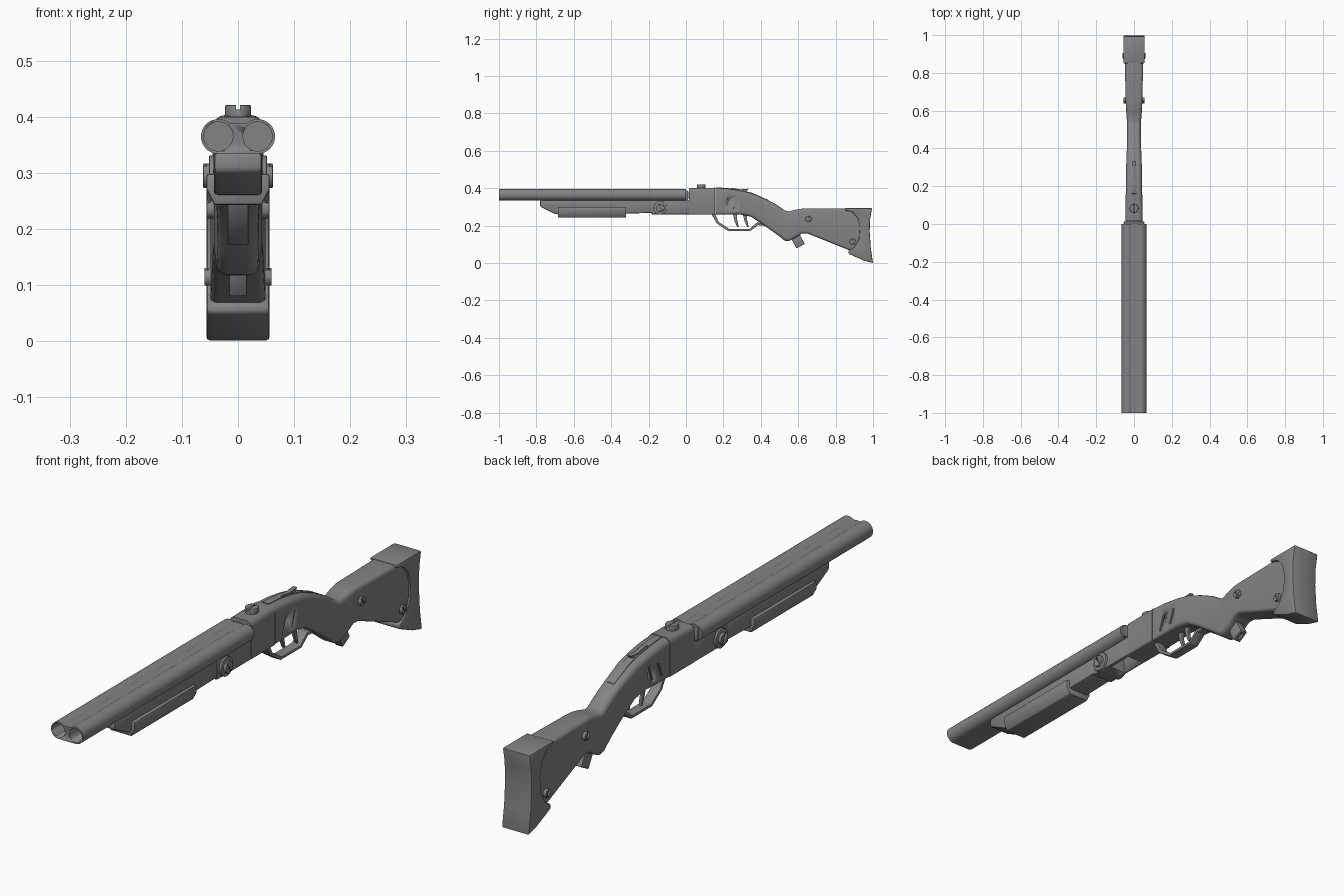
import bpy, bmesh, math
from mathutils import Matrix, Vector

if "Cube" in bpy.data.objects:
    bpy.data.objects.remove(bpy.data.objects["Cube"], do_unlink=True)

GREY = (0.23, 0.23, 0.23, 1)
metal = bpy.data.materials.new("plain_grey")
metal.use_nodes = True
metal.diffuse_color = GREY
metal.node_tree.nodes["Principled BSDF"].inputs["Base Color"].default_value = GREY


def activate(ob):
    bpy.ops.object.select_all(action='DESELECT')
    ob.select_set(True)
    bpy.context.view_layer.objects.active = ob


def make(name, bm, bevel=0, segments=2):
    bmesh.ops.recalc_face_normals(bm, faces=bm.faces)
    mesh = bpy.data.meshes.new(name)
    bm.to_mesh(mesh)
    bm.free()
    mesh.materials.append(metal)
    ob = bpy.data.objects.new(name, mesh)
    bpy.context.collection.objects.link(ob)
    activate(ob)
    if bevel:
        mod = ob.modifiers.new("edge", 'BEVEL')
        mod.width, mod.segments, mod.limit_method = bevel, segments, 'ANGLE'
        bpy.ops.object.modifier_apply(modifier=mod.name)
    bpy.ops.object.shade_smooth_by_angle(angle=math.radians(35))
    return ob


def side_profile(name, pts, hw, bevel=0, x=0, segments=2):
    """Outline in (y, z), extruded across x."""
    bm = bmesh.new()
    face = bm.faces.new([bm.verts.new((x - hw, y, z)) for y, z in pts])
    new = bmesh.ops.extrude_face_region(bm, geom=[face])["geom"]
    bmesh.ops.translate(bm, vec=(2 * hw, 0, 0), verts=[v for v in new if isinstance(v, bmesh.types.BMVert)])
    return make(name, bm, bevel, segments)


def front_profile(name, pts, y0, y1, bevel=0):
    """Outline in (x, z), extruded along y."""
    bm = bmesh.new()
    face = bm.faces.new([bm.verts.new((x, y0, z)) for x, z in pts])
    new = bmesh.ops.extrude_face_region(bm, geom=[face])["geom"]
    bmesh.ops.translate(bm, vec=(0, y1 - y0, 0), verts=[v for v in new if isinstance(v, bmesh.types.BMVert)])
    return make(name, bm, bevel)


def box(name, loc, size, tilt=0, bevel=0):
    bm = bmesh.new()
    mat = Matrix.Translation(loc) @ Matrix.Rotation(tilt, 4, 'X') @ Matrix.Diagonal((*size, 1))
    bmesh.ops.create_cube(bm, size=1, matrix=mat)
    return make(name, bm, bevel)


def rod(name, loc, axis, radius, length, sides=32, bevel=0):
    bm = bmesh.new()
    turn = Vector((0, 0, 1)).rotation_difference(Vector(axis)).to_matrix().to_4x4()
    bmesh.ops.create_cone(bm, cap_ends=True, segments=sides, radius1=radius, radius2=radius,
                          depth=length, matrix=Matrix.Translation(loc) @ turn)
    return make(name, bm, bevel)


def cut(ob, cutter):
    cutter.hide_render = True
    activate(ob)
    mod = ob.modifiers.new("cut", 'BOOLEAN')
    mod.operation, mod.object = 'DIFFERENCE', cutter
    bpy.ops.object.modifier_apply(modifier=mod.name)
    bpy.data.objects.remove(cutter, do_unlink=True)


def loft(name, stations):
    """Rounded sections: y, top, bottom, half width, top radius, bottom radius."""
    bm = bmesh.new()
    rings = []
    for y, top, bottom, hw, rt, rb in stations:
        ring = []
        for quarter in range(4):
            r = rt if quarter < 2 else rb
            cx = (hw - r) * (1 if quarter in (0, 3) else -1)
            cz = top - r if quarter < 2 else bottom + r
            for step in range(5):
                a = math.radians(90 * quarter + 22.5 * step)
                ring.append(bm.verts.new((cx + r * math.cos(a), y, cz + r * math.sin(a))))
        rings.append(ring)
    for a, b in zip(rings, rings[1:]):
        for i in range(len(a)):
            j = (i + 1) % len(a)
            bm.faces.new((a[i], a[j], b[j], b[i]))
    bm.faces.new(rings[0])
    bm.faces.new(rings[-1])
    return make(name, bm)


# Paired barrels with a valley on top and a flat underside
BX, BZ, BR = 0.035, 0.365, 0.031
half = []
for i in range(23):
    a = math.radians(-90 + 10 * i)
    half.append((BX + BR * math.cos(a), BZ + BR * math.sin(a)))
outline = half + [(-x, z) for x, z in reversed(half)]
barrels = front_profile("barrels", outline, -1, 0)
for side in (-1, 1):
    cut(barrels, rod("bore_cutter", (side * BX, -0.6, BZ), (0, 1, 0), 0.026, 0.9))
box("extractor_plate", (0, 0.006, 0.363), (0.112, 0.014, 0.05), bevel=0.008)

# Fore-end and the wider hand grip slung below it
side_profile("fore_end", [(-0.78, 0.336), (-0.78, 0.303), (-0.7, 0.262), (-0.6, 0.255),
                          (-0.32, 0.265), (-0.18, 0.268), (-0.18, 0.336)], 0.043, 0.007)
grip = [(0.056, 0.298), (0.056, 0.27), (0.042, 0.243)]
front_profile("hand_grip", grip + [(-x, z) for x, z in reversed(grip)], -0.685, -0.32, 0.004)

# Receiver bed with an opening underneath
bed = box("receiver_bed", (0, -0.083, 0.299), (0.088, 0.206, 0.078), bevel=0.006)
cut(bed, box("opening_cutter", (0, -0.045, 0.28), (0.064, 0.1, 0.08)))

# Receiver
loft("receiver", [(0.015, 0.4, 0.26, 0.045, 0.02, 0.006),
                  (0.155, 0.403, 0.26, 0.044, 0.02, 0.006)])

# Wrist and stock in one flowing shape
stock = loft("stock", [
    (0.157, 0.402, 0.261, 0.043, 0.022, 0.008),
    (0.22, 0.398, 0.26, 0.043, 0.022, 0.01),
    (0.29, 0.388, 0.26, 0.042, 0.022, 0.014),
    (0.35, 0.374, 0.247, 0.04, 0.022, 0.018),
    (0.42, 0.345, 0.2, 0.037, 0.022, 0.018),
    (0.48, 0.315, 0.157, 0.036, 0.022, 0.018),
    (0.53, 0.281, 0.119, 0.037, 0.02, 0.018),
    (0.55, 0.276, 0.117, 0.038, 0.02, 0.018),
    (0.59, 0.286, 0.138, 0.041, 0.018, 0.016),
    (0.62, 0.291, 0.158, 0.043, 0.016, 0.015),
    (0.65, 0.292, 0.158, 0.044, 0.016, 0.014),
    (0.88, 0.291, 0.066, 0.049, 0.014, 0.014),
    (0.96, 0.285, 0.04, 0.049, 0.014, 0.014)])
for side in (-1, 1):
    for y, z in ((0.212, 0.308), (0.268, 0.314)):
        cut(stock, box("groove_cutter", (side * 0.044, y, z), (0.012, 0.009, 0.06), -0.35))

# Butt pad with a scooped front edge
side_profile("butt_pad", [(0.85, 0.294), (0.995, 0.294), (0.985, 0.24), (0.982, 0.17), (0.988, 0.08),
                          (1.0, 0.0), (0.95, 0.014), (0.868, 0.05), (0.868, 0.066), (0.9, 0.085),
                          (0.925, 0.13), (0.93, 0.19), (0.918, 0.24), (0.89, 0.272), (0.85, 0.283)],
             0.056, 0.007)

# Trigger guard and two triggers
side_profile("trigger_guard", [(0.135, 0.264), (0.165, 0.212), (0.225, 0.172), (0.345, 0.172),
                               (0.385, 0.203), (0.43, 0.198), (0.425, 0.215), (0.378, 0.216),
                               (0.34, 0.183), (0.23, 0.183), (0.175, 0.22), (0.155, 0.264)], 0.019, 0.003)
for name, y, x in (("front_trigger", 0.262, -0.008), ("rear_trigger", 0.315, 0.008)):
    side_profile(name, [(y - 0.012, 0.265), (y + 0.012, 0.265), (y + 0.012, 0.23), (y + 0.02, 0.194),
                        (y + 0.012, 0.192), (y - 0.002, 0.225)], 0.006, 0.002, x)


# Slotted screws
def screw(name, loc, axis, radius, length, slot):
    head = rod(name, loc, axis, radius, length, bevel=0.002)
    tip = Vector(loc) + Vector(axis) * length / 2
    cut(head, box("slot_cutter", tip, slot, 0.5 if axis[0] else 0))


rod("hinge_boss", (0, -0.137, 0.295), (1, 0, 0), 0.036, 0.104, bevel=0.003)
for side, label in ((-1, "right"), (1, "left")):
    for part, x, y, z, r in (("hinge", 0.052, -0.137, 0.295, 0.022),
                             ("wrist", 0.046, 0.655, 0.235, 0.016),
                             ("butt", 0.05, 0.89, 0.115, 0.016)):
        screw(f"{label}_{part}_screw", (side * x, y, z), (side, 0, 0), r, 0.02, (0.012, 0.007, 0.08))
screw("top_screw", (0, 0.082, 0.409), (0, 0, 1), 0.023, 0.024, (0.007, 0.08, 0.016))

# Top lever, its inlay plate and the rear inlay
side_profile("top_inlay", [(0.16, 0.4), (0.16, 0.405), (0.22, 0.401), (0.29, 0.391), (0.35, 0.377),
                           (0.44, 0.338), (0.44, 0.332), (0.35, 0.371), (0.29, 0.385), (0.22, 0.395)],
             0.014, 0.001)
side_profile("top_lever", [(0.21, 0.396), (0.25, 0.402), (0.29, 0.394), (0.335, 0.398),
                           (0.325, 0.386), (0.29, 0.376), (0.21, 0.386)], 0.009, 0.002)

# Tilted sling stud under the stock
stud = box("sling_stud", (0, 0.598, 0.118), (0.032, 0.05, 0.062), 0.5, 0.004)
cut(stud, box("stud_slot_cutter", (0, 0.612, 0.092), (0.014, 0.03, 0.02), 0.5))
